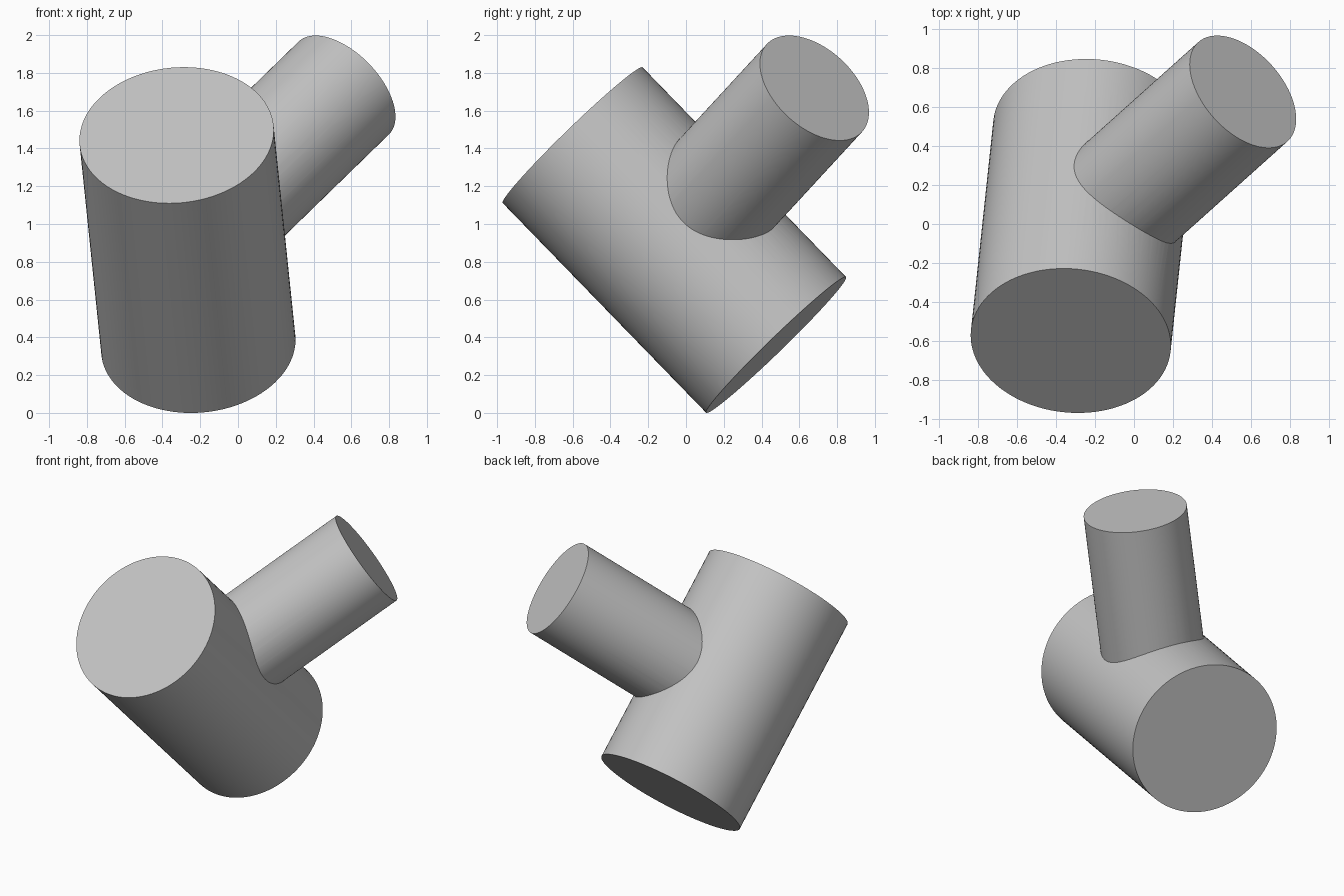
import bpy
import math
from mathutils import Vector

# Remove the default cube
cube = bpy.data.objects.get("Cube")
if cube:
    bpy.data.objects.remove(cube, do_unlink=True)

# Single grey material
grey = bpy.data.materials.new("light_grey")
grey.use_nodes = True
colour = (0.55, 0.55, 0.55, 1)
grey.diffuse_color = colour
grey.node_tree.nodes["Principled BSDF"].inputs["Base Color"].default_value = colour


def cylinder_between(name, start, end, radius):
    """Capped cylinder whose axis runs from start to end."""
    axis = end - start
    bpy.ops.mesh.primitive_cylinder_add(
        vertices=96, radius=radius, depth=axis.length, location=(start + end) / 2,
        rotation=axis.to_track_quat("Z", "Y").to_euler())
    obj = bpy.context.object
    obj.name = obj.data.name = name
    obj.data.materials.append(grey)
    return obj


# Thick tilted main pipe
top = Vector((-0.325, -0.60, 1.47))
bottom = Vector((-0.21, 0.477, 0.36))
middle = (top + bottom) / 2
body = cylinder_between("main_cylinder", bottom, top, 0.516)

# Thinner branch leaving the middle of the main pipe at a right angle
branch = cylinder_between("branch_cylinder", middle, Vector((0.56, 0.68, 1.72)), 0.343)

# Weld the two into one solid
union = body.modifiers.new("join_branch", "BOOLEAN")
union.operation = "UNION"
union.solver = "EXACT"
union.object = branch
bpy.ops.object.select_all(action="DESELECT")
body.select_set(True)
bpy.context.view_layer.objects.active = body
bpy.ops.object.modifier_apply(modifier=union.name)
bpy.data.objects.remove(branch, do_unlink=True)
body.name = body.data.name = "tee_pipe"

# Smooth walls, crisp rims and seam
bpy.ops.object.shade_smooth_by_angle(angle=math.radians(30))
